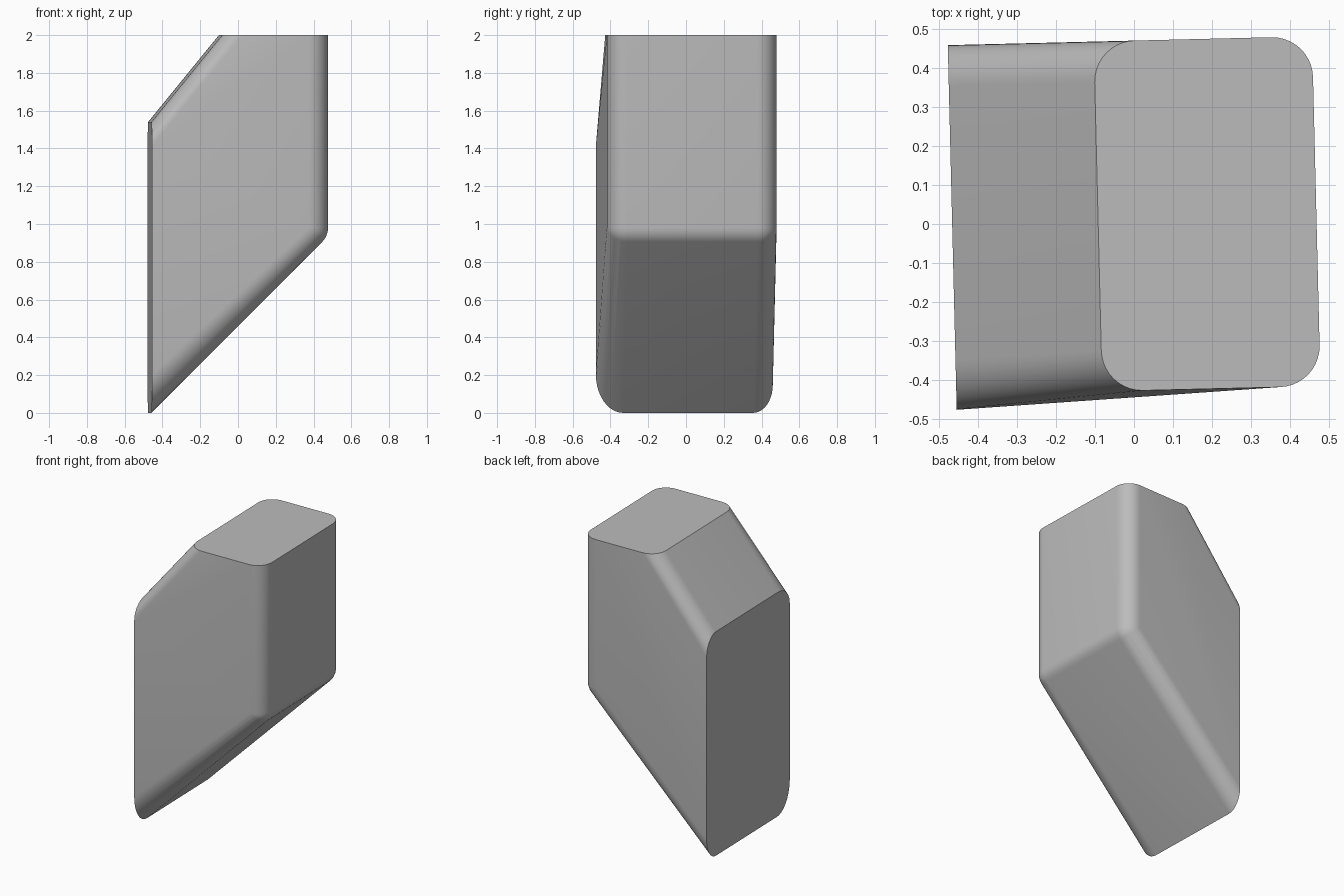
import bpy, bmesh
from math import cos, sin, pi, radians
from mathutils import Matrix, Vector

cube = bpy.data.objects.get("Cube")
if cube:
    bpy.data.objects.remove(cube, do_unlink=True)

STEPS = 10                 # segments per rounded corner
R = 0.105                  # edge radius
X0, X1 = -0.092, 0.469     # upper opening, left and right
Y0, Y1 = -0.428, 0.471     # upper opening, front and back
END_X, END_Y0, END_H = -0.467, -0.466, 1.54
KNEE_Z = 0.98


def corner(cu, cv, ru, rv, start):
    """Quarter ellipse of (u, v) points around a centre."""
    angles = [start + pi / 2 * i / STEPS for i in range(STEPS + 1)]
    return [(cu + ru * cos(a), cv + rv * sin(a)) for a in angles]


def rounded_rect(u0, u1, v0, v1, radii):
    """Rounded rectangle; radii run from the upper right corner anticlockwise."""
    sides = [(u1, v1, -1, -1), (u0, v1, 1, -1), (u0, v0, 1, 1), (u1, v0, -1, 1)]
    points = []
    for i, ((u, v, su, sv), (ru, rv)) in enumerate(zip(sides, radii)):
        points += corner(u + su * ru, v + sv * rv, ru, rv, i * pi / 2)
    return points


bm = bmesh.new()

# Flat upper end
for x, y in rounded_rect(X0, X1, Y0, Y1, [(R, R)] * 4):
    bm.verts.new((x, y, 2))

# Flat side end, with the corners stretched by the slanted cut
end_radii = [(R, 0.14), (0.13, 0.13), (0.145, 0.205), (R, 0.148)]
for y, z in rounded_rect(END_Y0, Y1, 0, END_H, end_radii):
    bm.verts.new((END_X, y, z))

# Ball-rounded knee corners
for y in (Y0 + R, Y1 - R):
    bmesh.ops.create_uvsphere(
        bm, u_segments=STEPS * 4, v_segments=STEPS * 2, radius=R,
        matrix=Matrix.Translation(Vector((X1 - R, y, KNEE_Z))))

# Stretch one skin over the three sections
hull = bmesh.ops.convex_hull(bm, input=bm.verts[:])
spare = {e for e in hull["geom_interior"] + hull["geom_unused"]
         if isinstance(e, bmesh.types.BMVert)}
bmesh.ops.delete(bm, geom=list(spare), context="VERTS")
bmesh.ops.dissolve_limit(bm, angle_limit=radians(0.2),
                         verts=bm.verts[:], edges=bm.edges[:])
bmesh.ops.recalc_face_normals(bm, faces=bm.faces[:])
bmesh.ops.rotate(bm, verts=bm.verts[:], cent=(0, 0, 0),
                 matrix=Matrix.Rotation(radians(1.4), 3, "Z"))

mesh = bpy.data.meshes.new("angled_block")
bm.to_mesh(mesh)
bm.free()
block = bpy.data.objects.new("angled_block", mesh)
bpy.context.collection.objects.link(block)

# Plain grey
grey = bpy.data.materials.new("plain_grey")
grey.use_nodes = True
colour = (0.5, 0.5, 0.5, 1)
grey.diffuse_color = colour
grey.node_tree.nodes["Principled BSDF"].inputs["Base Color"].default_value = colour
mesh.materials.append(grey)

bpy.context.view_layer.objects.active = block
block.select_set(True)
bpy.ops.object.shade_smooth_by_angle(angle=radians(30))
